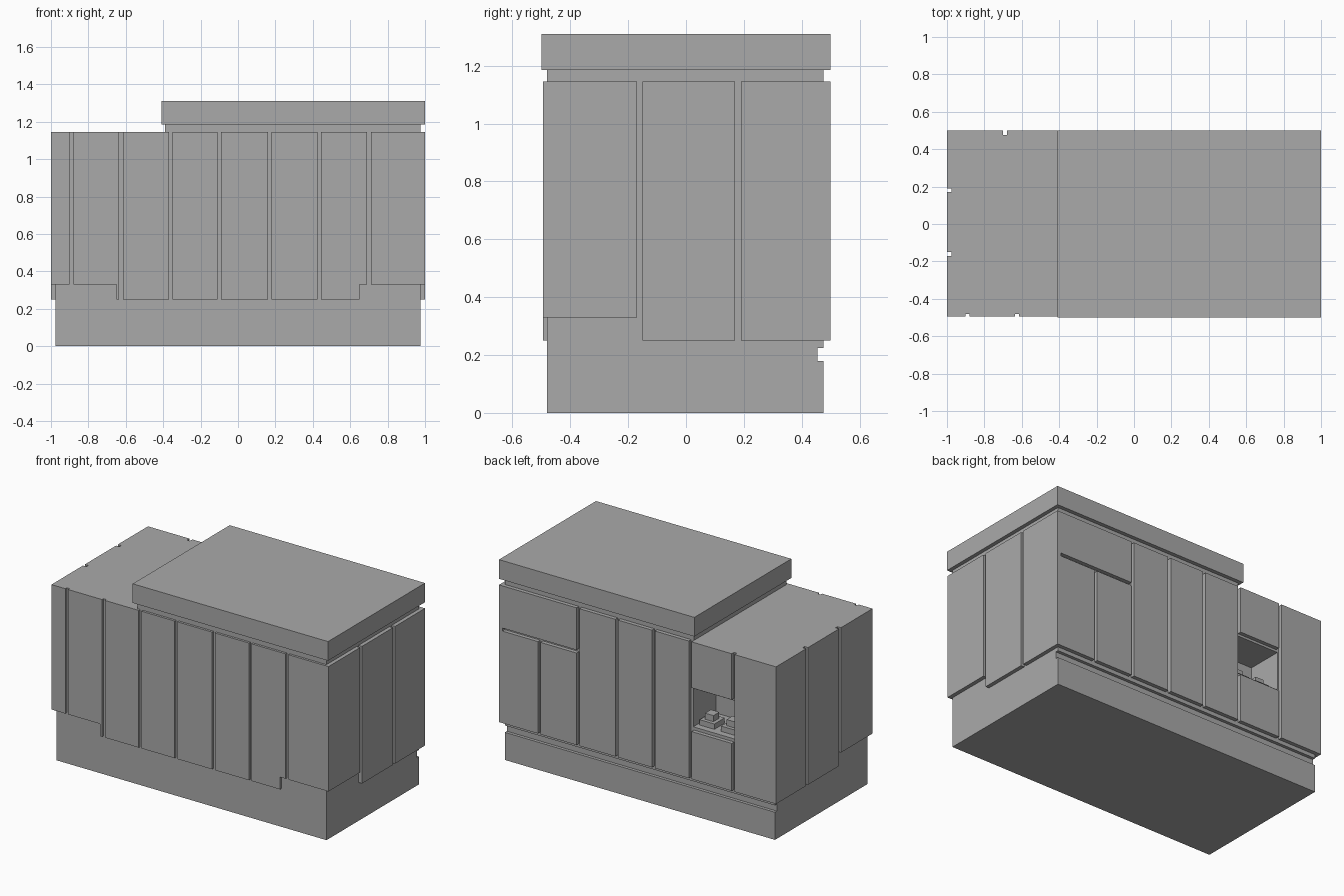
import bpy, bmesh
from mathutils import Vector

cube = bpy.data.objects.get("Cube")
if cube:
    bpy.data.objects.remove(cube, do_unlink=True)

grey = bpy.data.materials.new("plain grey")
grey.use_nodes = True
grey.diffuse_color = (0.4, 0.4, 0.4, 1)
grey.node_tree.nodes["Principled BSDF"].inputs["Base Color"].default_value = (0.4, 0.4, 0.4, 1)


def extrude(name, outline, axis, start, end):
    """Extrude an outline (u, z) along x or y, where u is the other horizontal axis."""
    bm = bmesh.new()
    place = (lambda u, z: (u, start, z)) if axis == "y" else (lambda u, z: (start, u, z))
    face = bm.faces.new([bm.verts.new(place(u, z)) for u, z in outline])
    move = Vector((0, end - start, 0) if axis == "y" else (end - start, 0, 0))
    new = bmesh.ops.extrude_face_region(bm, geom=[face])["geom"]
    bmesh.ops.translate(bm, vec=move, verts=[v for v in new if isinstance(v, bmesh.types.BMVert)])
    if face.is_valid and len(face.link_loops if hasattr(face, "link_loops") else face.loops) == 0:
        bm.faces.remove(face)
    bmesh.ops.recalc_face_normals(bm, faces=bm.faces)
    mesh = bpy.data.meshes.new(name)
    bm.to_mesh(mesh)
    bm.free()
    mesh.materials.append(grey)
    obj = bpy.data.objects.new(name, mesh)
    bpy.context.collection.objects.link(obj)
    return obj


def rect(u0, u1, z0, z1):
    return [(u0, z0), (u1, z0), (u1, z1), (u0, z1)]


def box(name, x0, x1, y0, y1, z0, z1):
    return extrude(name, rect(x0, x1, z0, z1), "y", y0, y1)


# Main dimensions
SIDE, FRONT, BACK = 0.975, -0.48, 0.475      # core walls
OUT_FRONT, OUT_BACK = -0.495, 0.5            # outer cladding faces
LOW, HIGH, TOP = 0.25, 0.33, 1.145           # panel bottoms and tops

# Core with a groove along the back of the plinth
core = extrude("core", [
    (FRONT, 0), (BACK, 0), (BACK, 0.18), (0.455, 0.18), (0.455, 0.225),
    (BACK, 0.225), (BACK, TOP), (FRONT, TOP)], "x", -SIDE, SIDE)

# Serving alcove cut into the back
cutter = box("alcove_cutter", -0.69, -0.385, 0.24, 0.6, 0.58, 0.83)
cutter.hide_render = True
cut = core.modifiers.new("alcove", "BOOLEAN")
cut.operation = "DIFFERENCE"
cut.solver = "EXACT"
cut.object = cutter
bpy.context.view_layer.objects.active = core
bpy.ops.object.modifier_apply(modifier=cut.name)
bpy.data.objects.remove(cutter, do_unlink=True)

# Stepped goods in the alcove
for i, x in enumerate((-0.455, -0.61)):
    for part, half, z0, z1 in (("base", 0.053, 0.58, 0.615), ("top", 0.03, 0.615, 0.655)):
        box(f"alcove_{part}_block_{i + 1}", x - half, x + half, 0.38 - half, 0.38 + half, z0, z1)

# Roof slab on a recessed neck
box("roof_neck", -0.39, SIDE, FRONT, BACK, TOP, 1.185)
box("roof_slab", -0.41, 1, -0.5, 0.5, 1.185, 1.31)

# Front cladding, with stepped panels beside the raised corners
front_panels = [
    rect(-SIDE, -0.9, HIGH, TOP),
    [(-0.88, HIGH), (-0.65, HIGH), (-0.65, LOW), (-0.635, LOW), (-0.635, TOP), (-0.88, TOP)],
    rect(-0.615, -0.37, LOW, TOP),
    rect(-0.35, -0.11, LOW, TOP),
    rect(-0.09, 0.16, LOW, TOP),
    rect(0.18, 0.425, LOW, TOP),
    [(0.445, LOW), (0.65, LOW), (0.65, HIGH), (0.69, HIGH), (0.69, TOP), (0.445, TOP)],
    rect(0.71, SIDE, HIGH, TOP),
]
for i, outline in enumerate(front_panels):
    extrude(f"front_panel_{i + 1}", outline, "y", OUT_FRONT, FRONT)

# Side cladding, the same on both ends and wrapping the corners
for side, sign in (("left", 1), ("right", -1)):
    for part, y0, y1, z0 in (("front", OUT_FRONT, -0.17, HIGH),
                             ("middle", -0.15, 0.17, LOW),
                             ("back", 0.19, OUT_BACK, LOW)):
        extrude(f"{side}_{part}_panel", rect(y0, y1, z0, TOP), "x", sign * SIDE, sign)

# Back cladding
back_panels = {
    "corner": rect(-SIDE, -0.7, LOW, TOP),
    "below_alcove": rect(-0.68, -0.39, LOW, 0.56),
    "above_alcove": rect(-0.68, -0.39, 0.845, TOP),
    "tall_1": rect(-0.37, -0.125, LOW, TOP),
    "tall_2": rect(-0.105, 0.14, LOW, TOP),
    "tall_3": rect(0.16, 0.42, LOW, TOP),
    "door_1": rect(0.44, 0.7, LOW, 0.85),
    "door_2": rect(0.72, SIDE, LOW, 0.85),
    "wide_upper": rect(0.44, SIDE, 0.87, TOP),
}
for part, outline in back_panels.items():
    extrude(f"back_panel_{part}", outline, "y", BACK, OUT_BACK)
